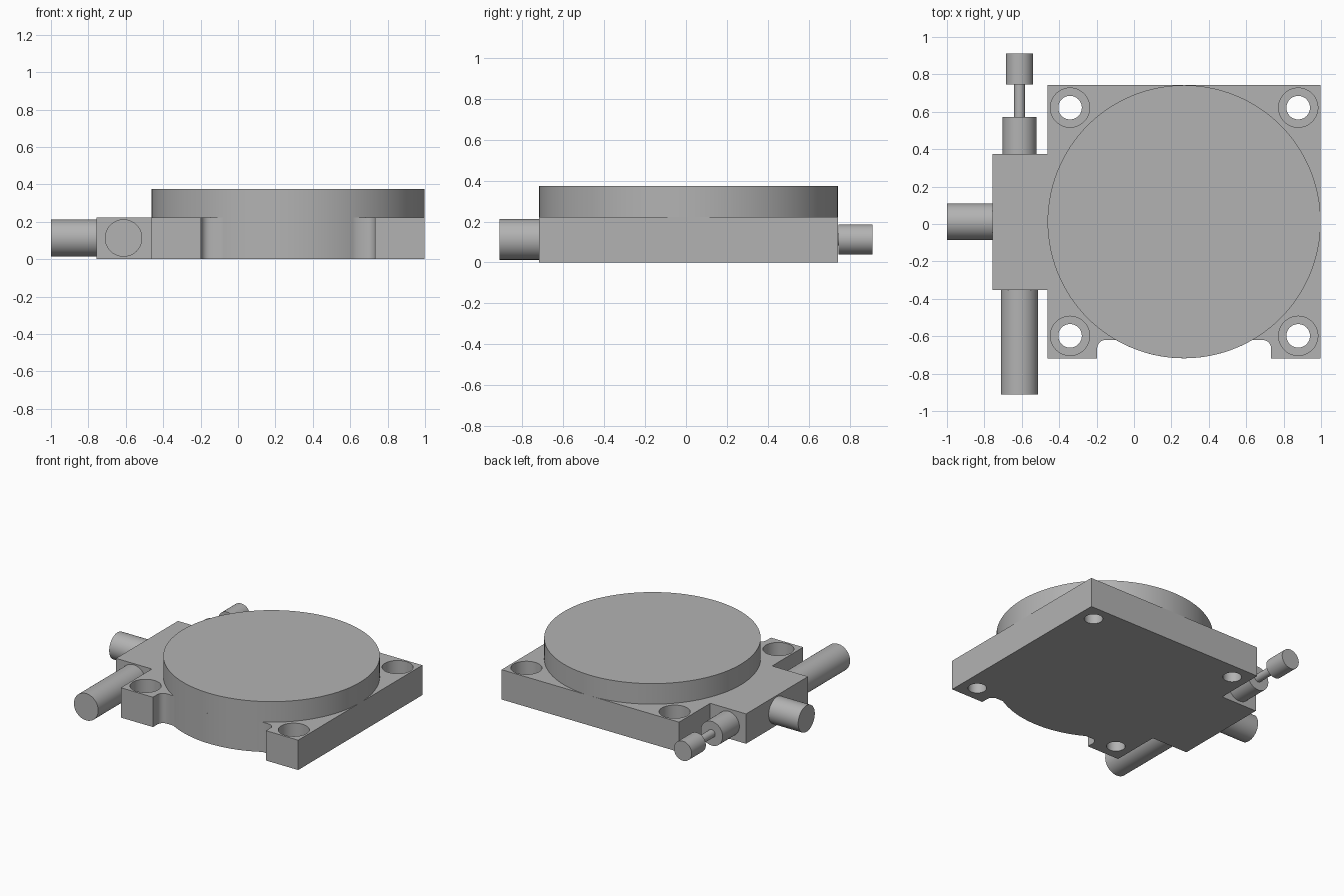
import bpy, bmesh
from math import pi, sin, cos, radians, asin
from mathutils import Vector

if "Cube" in bpy.data.objects:
    bpy.data.objects.remove(bpy.data.objects["Cube"])

grey = bpy.data.materials.new("machined grey")
grey.use_nodes = True
grey.diffuse_color = (0.45, 0.45, 0.45, 1)
grey.node_tree.nodes["Principled BSDF"].inputs["Base Color"].default_value = (0.45, 0.45, 0.45, 1)

CX, CY, R = 0.268, 0.012, 0.73      # stage centre and half width
PLATE, TOP, AXIS = 0.222, 0.375, 0.113


def finish(obj):
    if not obj.data.materials:
        obj.data.materials.append(grey)
    bpy.ops.object.select_all(action='DESELECT')
    obj.select_set(True)
    bpy.context.view_layer.objects.active = obj
    bpy.ops.object.shade_smooth_by_angle(angle=radians(30))


def cylinder(name, start, end, radius, sides=64):
    a, b = Vector(start), Vector(end)
    bpy.ops.mesh.primitive_cylinder_add(vertices=sides, radius=radius,
                                        depth=(b - a).length, location=(a + b) / 2)
    obj = bpy.context.object
    obj.name = name
    obj.rotation_euler = (b - a).to_track_quat('Z', 'Y').to_euler()
    finish(obj)
    return obj


def arc(cx, cy, r, a0, a1, steps):
    return [(cx + r * cos(a0 + (a1 - a0) * i / steps),
             cy + r * sin(a0 + (a1 - a0) * i / steps)) for i in range(steps + 1)]


# Base plate outline: square with side arm and a front recess around the round body
x0, x1, y0, y1 = CX - R, CX + R, CY - R, CY + R
recess_y, half, fillet = -0.62, 0.465, 0.045
meet = asin((CY - recess_y) / R)
outline = [(x0, y0), (CX - half, y0)]
outline += arc(CX - half + fillet, recess_y - fillet, fillet, pi, pi / 2, 8)
outline += arc(CX, CY, R, pi + meet, 2 * pi - meet, 32)
outline += arc(CX + half - fillet, recess_y - fillet, fillet, pi / 2, 0, 8)
outline += [(CX + half, y0), (x1, y0), (x1, y1), (x0, y1)]
arm_x, arm_front, arm_back = -0.757, -0.353, 0.375
outline += [(x0, arm_back), (arm_x, arm_back), (arm_x, arm_front), (x0, arm_front)]

bm = bmesh.new()
face = bm.faces.new([bm.verts.new((x, y, 0)) for x, y in outline])
top = bmesh.ops.extrude_face_region(bm, geom=[face])["geom"]
bmesh.ops.translate(bm, vec=(0, 0, PLATE),
                    verts=[v for v in top if isinstance(v, bmesh.types.BMVert)])
bmesh.ops.recalc_face_normals(bm, faces=bm.faces)
mesh = bpy.data.meshes.new("base_plate")
bm.to_mesh(mesh)
bm.free()
plate = bpy.data.objects.new("base_plate", mesh)
bpy.context.collection.objects.link(plate)
plate.data.materials.append(grey)

# Counterbored screw holes in the four corners
for sx in (-1, 1):
    for sy in (-1, 1):
        hx, hy = CX + sx * 0.61, CY + sy * 0.61
        for radius, bottom in ((0.105, 0.1), (0.063, -0.1)):
            cutter = cylinder("hole_cutter", (hx, hy, bottom), (hx, hy, 0.4), radius, 48)
            cutter.hide_render = True
            mod = plate.modifiers.new("hole", 'BOOLEAN')
            mod.operation, mod.solver, mod.object = 'DIFFERENCE', 'EXACT', cutter
            bpy.context.view_layer.objects.active = plate
            bpy.ops.object.modifier_apply(modifier=mod.name)
            bpy.data.objects.remove(cutter)
finish(plate)

# Round table on top
cylinder("round_table", (CX, CY, PLATE), (CX, CY, TOP), R, 128)

# Drive shafts and knobs on the side arm
SX = -0.612
cylinder("side_knob", (arm_x, CY, AXIS), (-1, CY, AXIS), 0.098)
cylinder("front_handle", (SX, arm_front, AXIS), (SX, -0.912, AXIS), 0.1)
cylinder("back_collar", (SX, arm_back, AXIS), (SX, 0.572, AXIS), 0.09)
cylinder("back_spindle", (SX, 0.572, AXIS), (SX, 0.745, AXIS), 0.029, 32)
cylinder("back_knob", (SX, 0.745, AXIS), (SX, 0.912, AXIS), 0.073)
